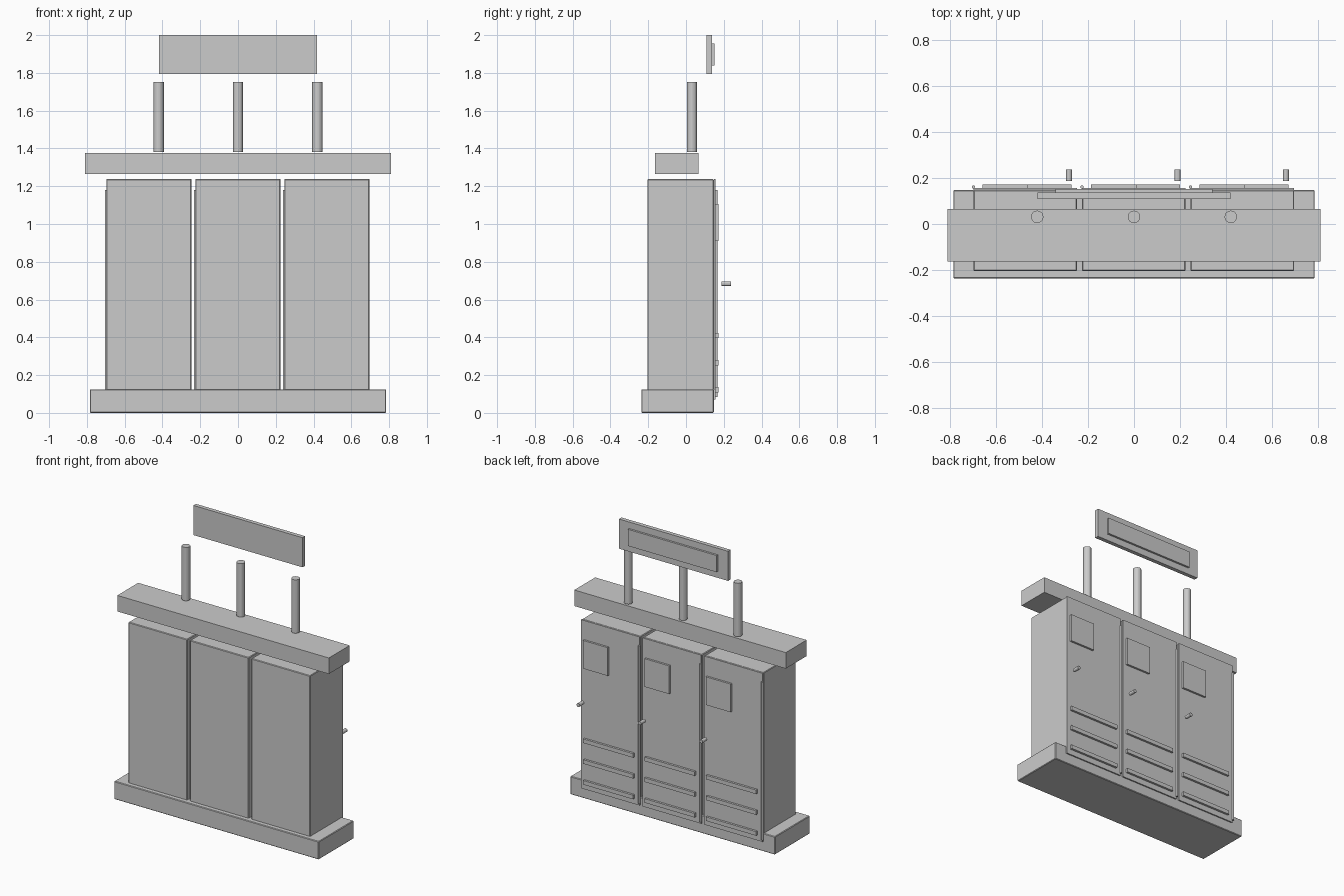
import bpy
import math

if "Cube" in bpy.data.objects:
    bpy.data.objects.remove(bpy.data.objects["Cube"])


def box(name, x, y, z, bevel=0.0):
    """Box from (min, max) ranges on each axis."""
    bpy.ops.mesh.primitive_cube_add(
        size=1, location=[(r[0] + r[1]) / 2 for r in (x, y, z)])
    ob = bpy.context.object
    ob.name = name
    ob.scale = [r[1] - r[0] for r in (x, y, z)]
    bpy.ops.object.transform_apply(location=False, rotation=False, scale=True)
    if bevel:
        mod = ob.modifiers.new("edge_bevel", "BEVEL")
        mod.width = bevel
        mod.segments = 1
    return ob


def rod(name, loc, radius, length, sides, rot=(0, 0, 0)):
    bpy.ops.mesh.primitive_cylinder_add(
        vertices=sides, radius=radius, depth=length, location=loc, rotation=rot)
    ob = bpy.context.object
    ob.name = name
    return ob


# Plinth and roof beam
box("base_plinth", (-0.784, 0.784), (-0.236, 0.147), (0, 0.125), 0.004)
box("top_beam", (-0.81, 0.81), (-0.163, 0.065), (1.265, 1.376))

# Three cabinets with doors on the back side
for i in range(3):
    cx = -0.472 + 0.471 * i
    left, right = cx - 0.225, cx + 0.225
    box(f"cabinet_body_{i}", (left, right), (-0.204, 0.148), (0.12, 1.237), 0.004)
    box(f"cabinet_door_{i}", (left, right), (0.148, 0.157), (0.07, 1.237))
    rod(f"door_hinge_{i}", (left, 0.161, 0.632), 0.007, 1.095, 12)
    box(f"door_plate_{i}", (cx + 0.01, cx + 0.2), (0.155, 0.171), (0.91, 1.105))
    for j in range(3):
        z = 0.122 + 0.144 * j
        box(f"door_vent_{i}_{j}", (cx - 0.185, cx + 0.198), (0.155, 0.172),
            (z - 0.014, z + 0.014))
    rod(f"door_handle_{i}", (cx + 0.19, 0.212, 0.684), 0.0125, 0.05, 12,
        (math.pi / 2, 0, 0))

    # Insulator post above the beam
    rod(f"post_{i}", (0.42 * (i - 1), 0.031, 1.566), 0.027, 0.37, 20)

# Sign board with raised panel
box("sign_board", (-0.418, 0.418), (0.109, 0.137), (1.795, 2.0))
box("sign_panel", (-0.34, 0.34), (0.135, 0.151), (1.84, 1.955))
